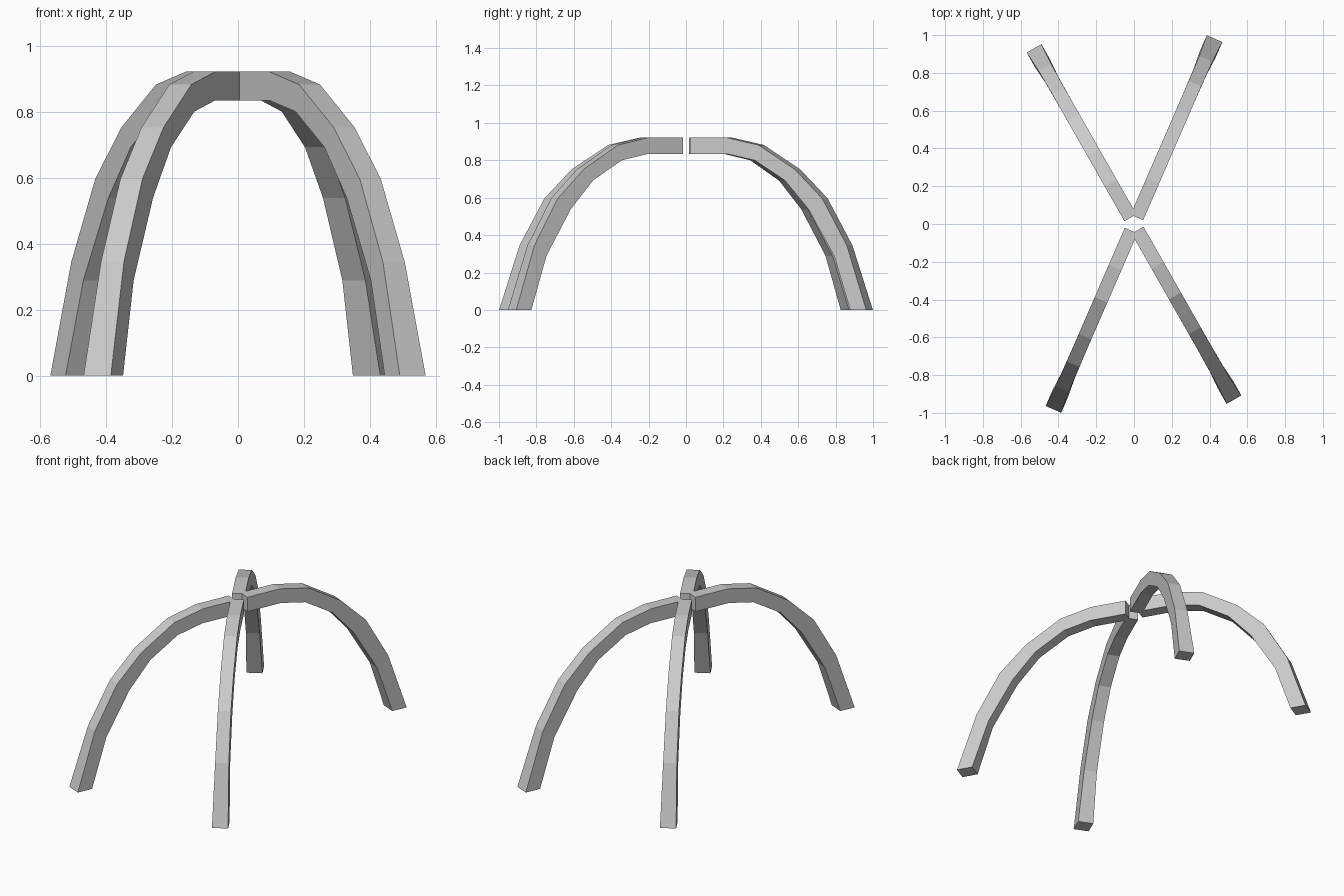
import bpy, bmesh, math
from mathutils import Matrix

if "Cube" in bpy.data.objects:
    bpy.data.objects.remove(bpy.data.objects["Cube"])

# Rib stations, top to foot: outer radius, outer z, inner radius, inner z, half width
STATIONS = [
    (0.038, 0.922, 0.038, 0.834, 0.0365),
    (0.250, 0.922, 0.256, 0.834, 0.0365),
    (0.438, 0.882, 0.416, 0.800, 0.0365),
    (0.650, 0.752, 0.593, 0.692, 0.0365),
    (0.810, 0.596, 0.730, 0.538, 0.0365),
    (0.954, 0.345, 0.880, 0.289, 0.0380),
    (1.070, 0.000, 0.977, 0.000, 0.0450),
]


def arched_leg(name, angle):
    """Loft a square-section arched rib along +x, then turn it about z."""
    bm = bmesh.new()
    rings = []
    for ro, zo, ri, zi, h in STATIONS:
        rings.append([bm.verts.new(c) for c in
                      ((ro, -h, zo), (ro, h, zo), (ri, h, zi), (ri, -h, zi))])
    for a, b in zip(rings, rings[1:]):
        for i in range(4):
            j = (i + 1) % 4
            bm.faces.new((a[i], a[j], b[j], b[i]))
    bm.faces.new(rings[0])
    bm.faces.new(rings[-1])
    bmesh.ops.recalc_face_normals(bm, faces=bm.faces)
    bm.transform(Matrix.Rotation(angle, 4, 'Z'))
    mesh = bpy.data.meshes.new(name)
    bm.to_mesh(mesh)
    bm.free()
    bpy.context.collection.objects.link(bpy.data.objects.new(name, mesh))


# Four legs: two crossing directions, each repeated half a turn round
steep = math.atan2(0.917, 0.3986)
shallow = math.atan2(-0.869, 0.4946)
arched_leg("back_right_leg", steep)
arched_leg("front_left_leg", steep + math.pi)
arched_leg("front_right_leg", shallow)
arched_leg("back_left_leg", shallow + math.pi)
